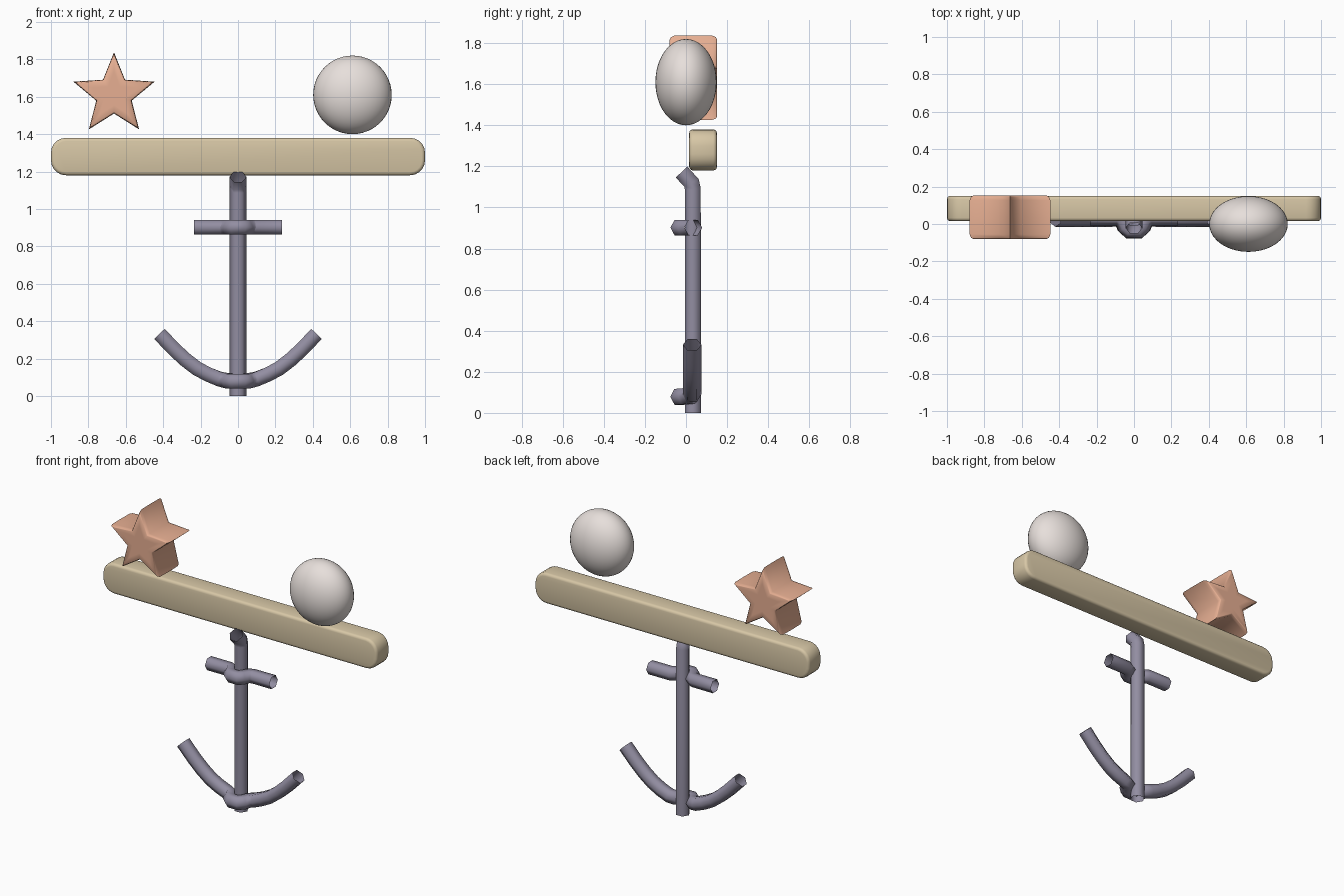
import bpy, bmesh, math
from mathutils import Vector

if "Cube" in bpy.data.objects:
    bpy.data.objects.remove(bpy.data.objects["Cube"])


def material(name, rgb):
    m = bpy.data.materials.new(name)
    m.diffuse_color = (*rgb, 1)
    m.use_nodes = True
    m.node_tree.nodes["Principled BSDF"].inputs["Base Color"].default_value = m.diffuse_color
    return m


METAL = material("metal_grey", (0.29, 0.27, 0.36))
WOOD = material("wood_tan", (0.68, 0.57, 0.38))
CORAL = material("coral", (0.80, 0.43, 0.29))
PEARL = material("pearl", (0.80, 0.74, 0.71))


def finish(bm, name, mat, angle):
    bmesh.ops.recalc_face_normals(bm, faces=bm.faces)
    me = bpy.data.meshes.new(name)
    bm.to_mesh(me)
    bm.free()
    ob = bpy.data.objects.new(name, me)
    bpy.context.collection.objects.link(ob)
    me.materials.append(mat)
    bpy.ops.object.select_all(action='DESELECT')
    ob.select_set(True)
    bpy.context.view_layer.objects.active = ob
    bpy.ops.object.shade_smooth_by_angle(angle=math.radians(angle))
    return ob


def bridge(bm, rings):
    for a, b in zip(rings, rings[1:]):
        n = len(a)
        for i in range(n):
            bm.faces.new((a[i], a[(i + 1) % n], b[(i + 1) % n], b[i]))


def tube(name, path, ref, r=0.045):
    """Open six-sided tube swept along a path."""
    bm = bmesh.new()
    pts = [Vector(p) for p in path]
    rings = []
    for i, p in enumerate(pts):
        t = Vector()
        if i > 0:
            t += (p - pts[i - 1]).normalized()
        if i < len(pts) - 1:
            t += (pts[i + 1] - p).normalized()
        u = t.normalized().cross(Vector(ref)).normalized()
        v = u.cross(t.normalized())
        rings.append([bm.verts.new(p + r * (math.cos(k * math.pi / 3) * u + math.sin(k * math.pi / 3) * v))
                      for k in range(6)])
    bridge(bm, rings)
    return finish(bm, name, METAL, 70)


def mirrored(half):
    """Complete a path given from the centre outwards to +x."""
    return [(-x, y, z) for x, y, z in reversed(half)] + half


# Anchor: shank with hooked top, crossbar and curved arms looping over the shank
tube("anchor_shank", [(0, 0.033, 0), (0, 0.033, 1.09), (0, 0.027, 1.12), (0, -0.022, 1.172)], (0, 1, 0))
tube("anchor_crossbar", mirrored([(0.025, -0.035, 0.902), (0.045, -0.015, 0.902), (0.062, 0.022, 0.902),
                                  (0.085, 0.035, 0.902), (0.235, 0.035, 0.902)]), (0, 0, 1), 0.044)
tube("anchor_arms", mirrored([(0.025, -0.035, 0.078), (0.05, -0.01, 0.08), (0.068, 0.022, 0.084),
                              (0.10, 0.03, 0.091), (0.16, 0.03, 0.115), (0.22, 0.03, 0.147),
                              (0.28, 0.03, 0.193), (0.34, 0.03, 0.248), (0.42, 0.03, 0.332)]), (0, 0, 1))

# Shelf board with rounded corners and softened front and back edges
bm = bmesh.new()
bmesh.ops.create_cube(bm, size=1)
for v in bm.verts:
    v.co = Vector((v.co.x * 2, v.co.y * 0.135 + 0.083, v.co.z * 0.2 + 1.28))
ends = [e for e in bm.edges if abs(e.verts[0].co.y - e.verts[1].co.y) > 0.1]
bmesh.ops.bevel(bm, geom=ends, offset=0.08, segments=5, profile=0.5, affect='EDGES')
rims = [e for e in bm.edges if abs(e.verts[0].co.y - e.verts[1].co.y) < 0.001]
bmesh.ops.bevel(bm, geom=rims, offset=0.018, segments=3, profile=0.5, affect='EDGES')
finish(bm, "shelf_board", WOOD, 40)

# Star ornament: extruded five-pointed star with rounded rims
bm = bmesh.new()
profile = [(-0.08, 0.55), (-0.08, 0.90), (-0.074, 0.96), (-0.055, 0.995), (0.035, 1.0),
           (0.127, 0.995), (0.146, 0.96), (0.152, 0.90), (0.152, 0.55)]
rings = []
for y, s in profile:
    ring = []
    for k in range(10):
        a = math.pi / 2 + k * math.pi / 5
        r = s * (0.1 if k % 2 else 0.228)
        ring.append(bm.verts.new((-0.663 + r * math.cos(a), y, 1.61 + r * math.sin(a))))
    rings.append(ring)
bridge(bm, rings)
for ring, y in ((rings[0], -0.08), (rings[-1], 0.152)):
    c = bm.verts.new((-0.663, y, 1.61))
    for k in range(10):
        bm.faces.new((ring[k], ring[(k + 1) % 10], c))
finish(bm, "star_ornament", CORAL, 65)

# Flattened ball ornament
bm = bmesh.new()
bmesh.ops.create_uvsphere(bm, u_segments=40, v_segments=24, radius=1)
for v in bm.verts:
    v.co = Vector((v.co.x * 0.21 + 0.612, v.co.y * 0.149, v.co.z * 0.21 + 1.61))
finish(bm, "ball_ornament", PEARL, 60)
